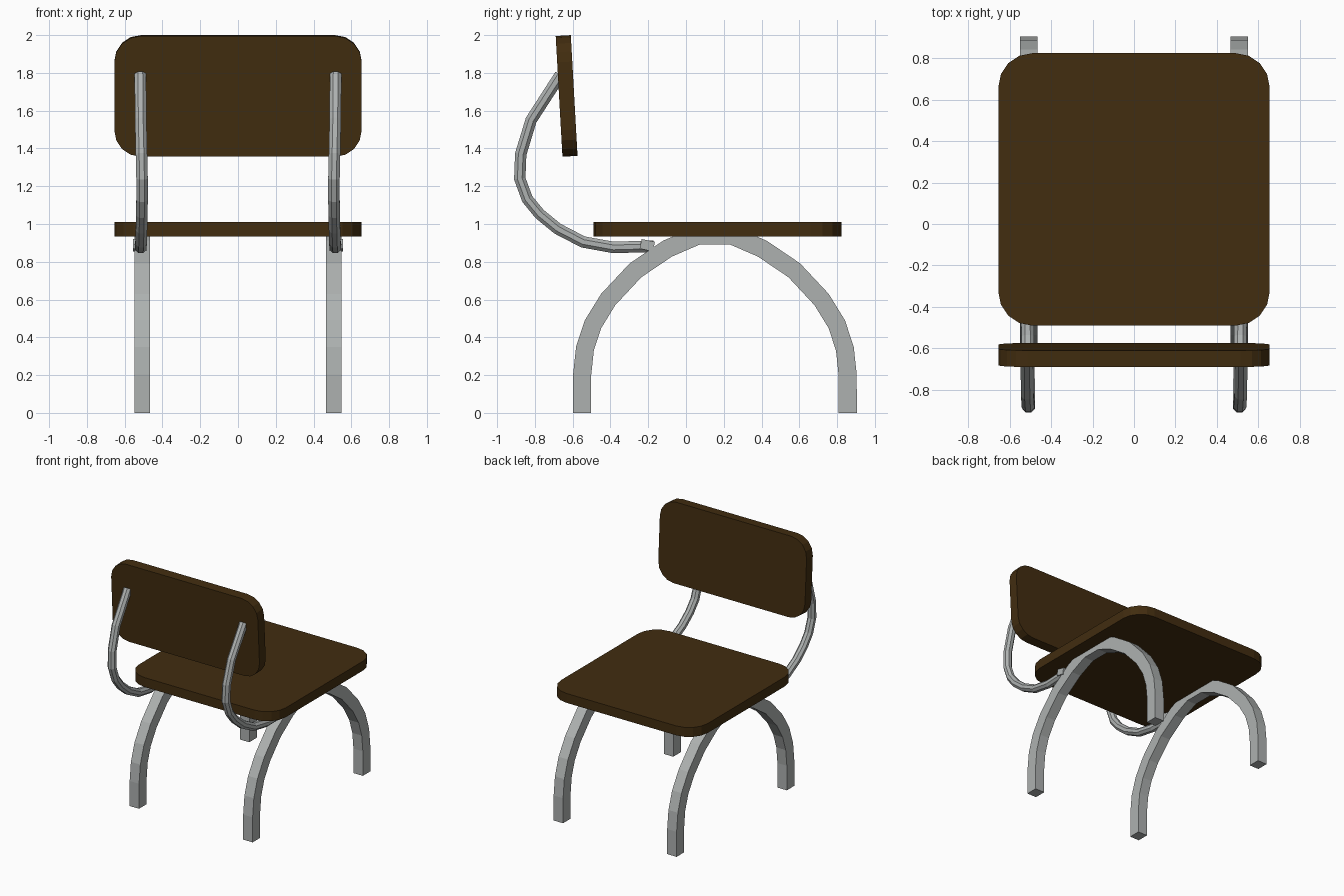
import bpy, bmesh, math
from mathutils import Matrix, Vector

if "Cube" in bpy.data.objects:
    bpy.data.objects.remove(bpy.data.objects["Cube"])


def material(name, rgb):
    m = bpy.data.materials.new(name)
    m.diffuse_color = (*rgb, 1)
    m.use_nodes = True
    m.node_tree.nodes["Principled BSDF"].inputs["Base Color"].default_value = m.diffuse_color
    return m


wood = material("dark brown wood", (0.054, 0.026, 0.005))
metal = material("grey metal", (0.42, 0.44, 0.435))


def finish(bm, name, mat):
    bmesh.ops.recalc_face_normals(bm, faces=bm.faces[:])
    me = bpy.data.meshes.new(name)
    bm.to_mesh(me)
    bm.free()
    me.materials.append(mat)
    ob = bpy.data.objects.new(name, me)
    bpy.context.collection.objects.link(ob)
    return ob


def rounded_panel(name, w, h, t, r, matrix, segs=4):
    """Rounded rectangle in local xy, extruded along local z, centred."""
    bm = bmesh.new()
    verts = []
    for k, (sx, sy) in enumerate([(1, 1), (-1, 1), (-1, -1), (1, -1)]):
        for i in range(segs + 1):
            a = math.pi / 2 * (k + i / segs)
            verts.append(bm.verts.new((sx * (w / 2 - r) + r * math.cos(a),
                                       sy * (h / 2 - r) + r * math.sin(a), -t / 2)))
    face = bm.faces.new(verts)
    ext = bmesh.ops.extrude_face_region(bm, geom=[face], use_keep_orig=True)
    top = [g for g in ext["geom"] if isinstance(g, bmesh.types.BMVert)]
    bmesh.ops.translate(bm, verts=top, vec=(0, 0, t))
    bm.transform(matrix)
    return finish(bm, name, wood)


def sweep(name, path, section):
    """Sweep a (x, normal) cross-section along (x, y, z) points, bending in yz."""
    bm = bmesh.new()
    pts = [Vector(p) for p in path]
    rings = []
    for i, p in enumerate(pts):
        a = pts[max(i - 1, 0)]
        b = pts[min(i + 1, len(pts) - 1)]
        d = (b - a)
        d.x = 0
        d.normalize()
        n = Vector((0, -d.z, d.y))
        rings.append([bm.verts.new(p + Vector((u, 0, 0)) + n * v) for u, v in section])
    k = len(section)
    for r0, r1 in zip(rings, rings[1:]):
        for j in range(k):
            bm.faces.new((r0[j], r0[(j + 1) % k], r1[(j + 1) % k], r1[j]))
    bm.faces.new(rings[0])
    bm.faces.new(rings[-1])
    return finish(bm, name, metal)


# seat and slightly reclined backrest
rounded_panel("seat", 1.31, 1.315, 0.076, 0.165,
              Matrix.Translation((0, 0.167, 0.973)))
rounded_panel("backrest", 1.31, 0.64, 0.08, 0.14,
              Matrix.Translation((0, -0.632, 1.678)) @
              Matrix.Rotation(math.radians(93.2), 4, 'X'))

# arched leg pairs: half profile mirrored about the arch centre
cy = 0.153
half = [(0.703, 0), (0.703, 0.2), (0.688, 0.34), (0.645, 0.47), (0.565, 0.6),
        (0.42, 0.755), (0.25, 0.87), (0.09, 0.938)]
arch = [(cy - o, z) for o, z in half] + [(cy + o, z) for o, z in reversed(half)]
square = [(-0.042, -0.048), (0.042, -0.048), (0.042, 0.048), (-0.042, 0.048)]

# curved tubes carrying the backrest
tube = [(0.517, -0.665, 1.79), (0.515, -0.82, 1.55), (0.511, -0.875, 1.37),
        (0.508, -0.88, 1.24), (0.508, -0.84, 1.132), (0.509, -0.775, 1.053),
        (0.511, -0.68, 0.975), (0.513, -0.545, 0.905), (0.515, -0.385, 0.876),
        (0.518, -0.17, 0.882)]
octagon = [(0.033 * math.cos(math.pi / 8 + i * math.pi / 4),
            0.033 * math.sin(math.pi / 8 + i * math.pi / 4)) for i in range(8)]

for side, label in ((-1, "left"), (1, "right")):
    sweep(label + "_leg_arch", [(side * 0.507, y, z) for y, z in arch], square)
    sweep(label + "_back_support", [(side * x, y, z) for x, y, z in tube], octagon)
    # small tab where the tube meets the leg
    sweep(label + "_support_tab",
          [(side * 0.52, -0.24, 0.895), (side * 0.52, -0.17, 0.88)],
          [(u * 0.036, v * 0.026) for u, v in ((-1, -1), (1, -1), (1, 1), (-1, 1))])
